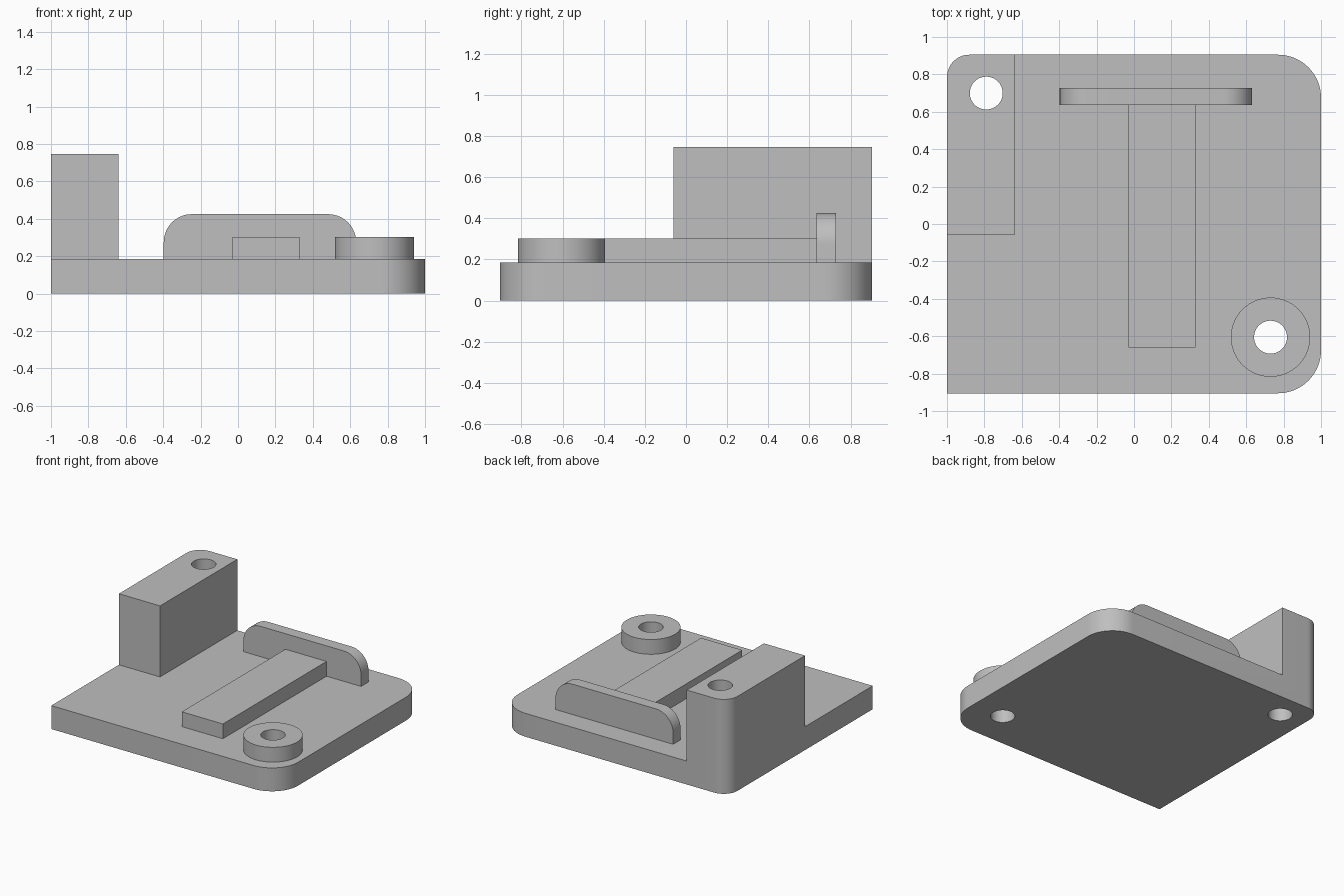
import bpy
import bmesh
from math import sin, cos, pi, radians
from mathutils import Vector

if "Cube" in bpy.data.objects:
    bpy.data.objects.remove(bpy.data.objects["Cube"], do_unlink=True)

grey = bpy.data.materials.new("plain_grey")
grey.use_nodes = True
COLOUR = (0.52, 0.52, 0.52, 1)
grey.diffuse_color = COLOUR
grey.node_tree.nodes["Principled BSDF"].inputs["Base Color"].default_value = COLOUR

PLATE_TOP = 0.185
HALF_DEPTH = 0.905
WALL_TOP = 0.747
BOSS_TOP = 0.302


def rounded_rect(x0, x1, y0, y1, radii, steps=16):
    """Counter-clockwise outline; radii run from the low corner onwards."""
    corners = [(x0, y0, 1, 1), (x1, y0, -1, 1), (x1, y1, -1, -1), (x0, y1, 1, -1)]
    points = []
    for i, ((x, y, sx, sy), r) in enumerate(zip(corners, radii)):
        if r == 0:
            points.append((x, y))
            continue
        for k in range(steps + 1):
            a = pi + (i + k / steps) * pi / 2
            points.append((x + sx * r + r * cos(a), y + sy * r + r * sin(a)))
    return points


def circle(x, y, r, n=64):
    return [(x + r * cos(2 * pi * k / n), y + r * sin(2 * pi * k / n)) for k in range(n)]


def prism(name, outline, start, end, axis="z"):
    """Extrude an outline along z, or an x-z outline along y."""
    bm = bmesh.new()
    place = (lambda u, v: (u, v, start)) if axis == "z" else (lambda u, v: (u, start, v))
    face = bm.faces.new([bm.verts.new(place(u, v)) for u, v in outline])
    length = end - start
    shift = Vector((0, 0, length)) if axis == "z" else Vector((0, length, 0))
    grown = bmesh.ops.extrude_face_region(bm, geom=[face], use_keep_orig=True)
    moved = [g for g in grown["geom"] if isinstance(g, bmesh.types.BMVert)]
    bmesh.ops.translate(bm, verts=moved, vec=shift)
    bmesh.ops.recalc_face_normals(bm, faces=bm.faces)
    mesh = bpy.data.meshes.new(name)
    bm.to_mesh(mesh)
    bm.free()
    mesh.materials.append(grey)
    obj = bpy.data.objects.new(name, mesh)
    bpy.context.collection.objects.link(obj)
    return obj


def activate(obj):
    bpy.ops.object.select_all(action="DESELECT")
    obj.select_set(True)
    bpy.context.view_layer.objects.active = obj


def combine(obj, other, operation):
    """Apply a boolean and discard the second solid."""
    mod = obj.modifiers.new("combine", "BOOLEAN")
    mod.operation = operation
    mod.solver = "EXACT"
    mod.object = other
    activate(obj)
    bpy.ops.object.modifier_apply(modifier=mod.name)
    bpy.data.objects.remove(other, do_unlink=True)


# Base plate with one square and three rounded corners
base = prism("base_plate_with_wall",
             rounded_rect(-1, 1, -HALF_DEPTH, HALF_DEPTH, (0, 0.23, 0.23, 0.12)),
             0, PLATE_TOP)

# Tall wall flush with the plate's back corner
wall = prism("wall", rounded_rect(-1, -0.64, -0.06, HALF_DEPTH, (0, 0, 0, 0.12)),
             PLATE_TOP, WALL_TOP)
combine(base, wall, "UNION")

# Round boss, low bar and upright rib
boss = prism("round_boss", circle(0.73, -0.605, 0.212), PLATE_TOP, BOSS_TOP)
bar = prism("low_bar", rounded_rect(-0.03, 0.33, -0.66, 0.635, (0, 0, 0, 0)),
            PLATE_TOP, BOSS_TOP)
rib = prism("upright_rib", rounded_rect(-0.397, 0.632, PLATE_TOP, 0.425, (0, 0, 0.15, 0.15)),
            0.635, 0.728, axis="y")

# Through holes
for part, x, y in ((base, -0.79, 0.70), (base, 0.73, -0.605), (boss, 0.73, -0.605)):
    cutter = prism("hole_cutter", circle(x, y, 0.088), -0.1, 1)
    cutter.hide_render = True
    combine(part, cutter, "DIFFERENCE")

# Smooth the curved sides, keeping the edges sharp
for part in (base, boss, bar, rib):
    activate(part)
    bpy.ops.object.shade_smooth_by_angle(angle=radians(30))
